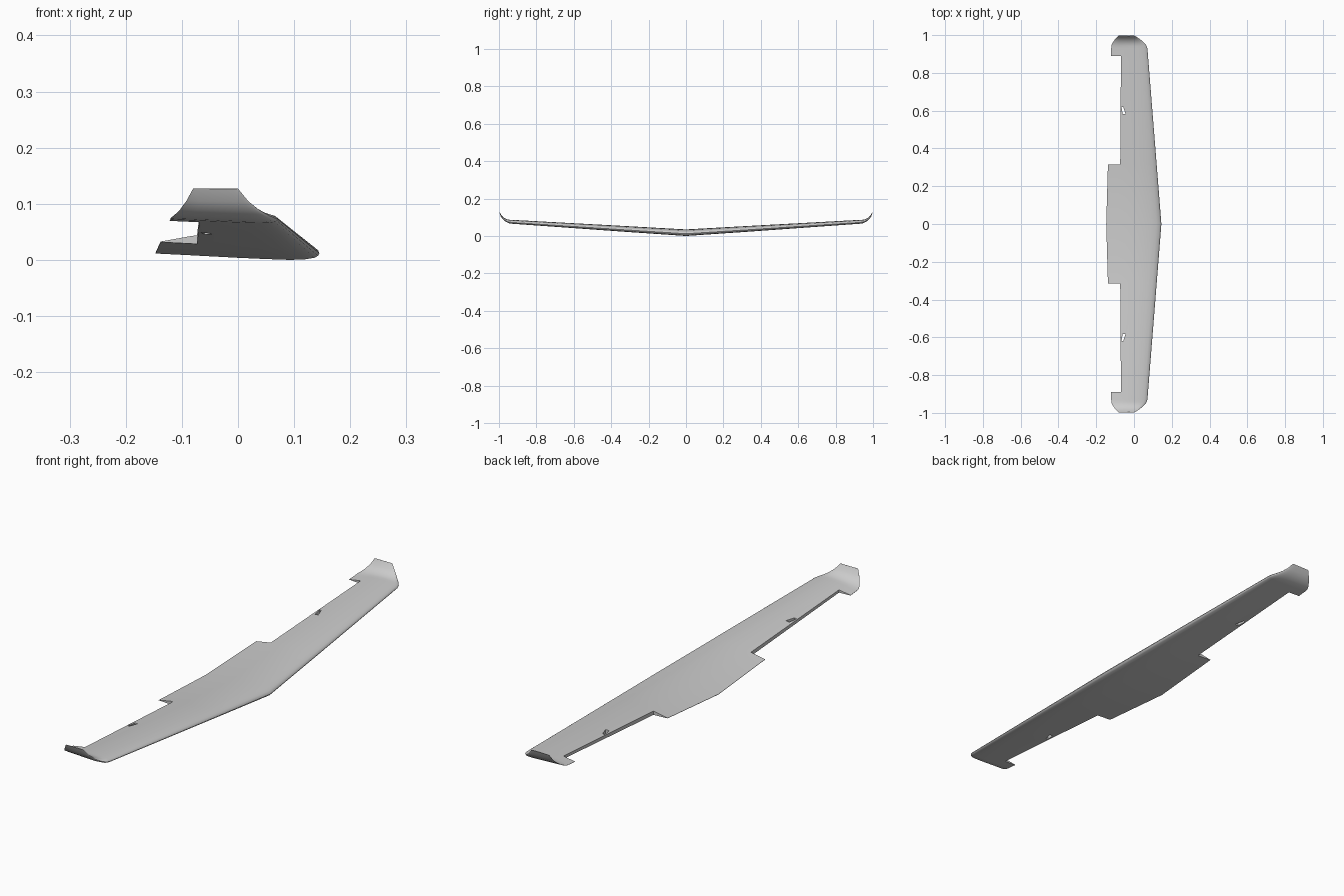
import bpy, bmesh, math
from mathutils import Vector

cube = bpy.data.objects.get("Cube")
if cube:
    bpy.data.objects.remove(cube, do_unlink=True)

grey = bpy.data.materials.new("light grey")
grey.use_nodes = True
grey.diffuse_color = (0.6, 0.6, 0.6, 1)
grey.node_tree.nodes["Principled BSDF"].inputs["Base Color"].default_value = (0.6, 0.6, 0.6, 1)

# Airfoil: chord fraction, upper height, lower height (in chords)
AIRFOIL = [(0, 0, 0), (.008, .018, -.016), (.03, .036, -.028), (.09, .056, -.038),
           (.18, .07, -.041), (.32, .079, -.036), (.5, .074, -.028),
           (.65, .06, -.02), (.8, .038, -.012), (1, .002, -.002)]

# Half span: y, z, leading x, trailing x, thickness factor, tilt in degrees
STATIONS = [(0, .012, .145, -.147, 1, 0), (.315, .0322, .120, -.138, 1, 4),
            (.93, .0725, .071, -.1205, .9, 4), (.945, .0745, .066, -.12, .85, 12),
            (.96, .080, .053, -.113, .75, 28), (.975, .090, .036, -.103, .65, 42),
            (.988, .105, .018, -.092, .5, 55), (.998, .127, 0, -.08, .25, 65)]


def section(y, z, lead, trail, thick, tilt, side):
    """Closed ring of points for one airfoil section."""
    chord, a = lead - trail, math.radians(tilt)
    up = Vector((0, -side * math.sin(a), math.cos(a)))
    outline = [(f, u) for f, u, l in AIRFOIL] + [(f, l) for f, u, l in AIRFOIL[:0:-1]]
    return [Vector((lead - f * chord, side * y, z)) + up * h * chord * thick
            for f, h in outline]


def make_object(name, bm):
    bmesh.ops.recalc_face_normals(bm, faces=bm.faces)
    mesh = bpy.data.meshes.new(name)
    bm.to_mesh(mesh)
    bm.free()
    obj = bpy.data.objects.new(name, mesh)
    bpy.context.collection.objects.link(obj)
    return obj


def prism(name, outline):
    """Vertical cutter from a plan outline."""
    bm = bmesh.new()
    base = bm.faces.new([bm.verts.new((x, y, -.1)) for x, y in outline])
    top = bmesh.ops.extrude_face_region(bm, geom=[base])["geom"]
    bmesh.ops.translate(bm, vec=(0, 0, .4),
                        verts=[v for v in top if isinstance(v, bmesh.types.BMVert)])
    return make_object(name, bm)


# Wing with upturned tips, lofted from tip to tip
bm = bmesh.new()
spans = [(s, -1) for s in STATIONS[:0:-1]] + [(s, 1) for s in STATIONS]
rings = [[bm.verts.new(p) for p in section(*s, side)] for s, side in spans]
for a, b in zip(rings, rings[1:]):
    for i in range(len(a)):
        j = (i + 1) % len(a)
        bm.faces.new((a[i], a[j], b[j], b[i]))
bm.faces.new(rings[0])
bm.faces.new(rings[-1])
wing = make_object("wing", bm)
wing.data.materials.append(grey)

# Aileron notches and control rod openings, cut on both sides
NOTCH = [(-.073, .315), (-.069, .89), (-.3, .89), (-.3, .315)]
OPENING = [(-.066, .62), (-.057, .62), (-.044, .582), (-.06, .582)]
bpy.context.view_layer.objects.active = wing
wing.select_set(True)
for name, outline in (("aileron_notch", NOTCH), ("rod_opening", OPENING)):
    for side, label in ((1, "back"), (-1, "front")):
        cutter = prism(f"{name}_{label}", [(x, y * side) for x, y in outline])
        cutter.hide_render = True
        cut = wing.modifiers.new(name, 'BOOLEAN')
        cut.operation, cut.solver, cut.object = 'DIFFERENCE', 'EXACT', cutter
        bpy.ops.object.modifier_apply(modifier=cut.name)
        bpy.data.objects.remove(cutter, do_unlink=True)

bpy.ops.object.shade_smooth_by_angle(angle=math.radians(35))
